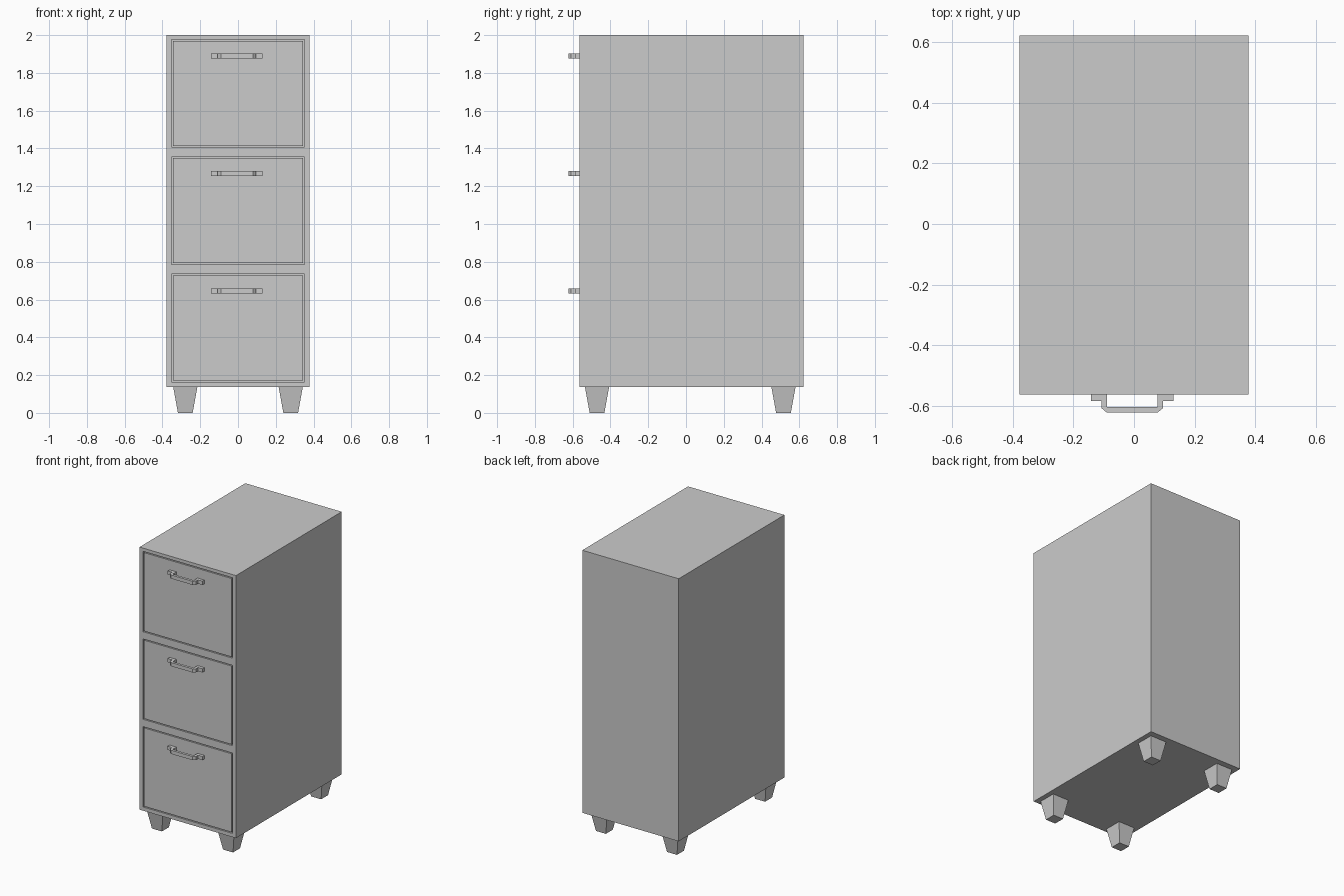
import bpy
import bmesh

if "Cube" in bpy.data.objects:
    bpy.data.objects.remove(bpy.data.objects["Cube"])

grey = bpy.data.materials.new("light grey")
grey.use_nodes = True
grey.diffuse_color = (0.6, 0.6, 0.6, 1)
grey.node_tree.nodes["Principled BSDF"].inputs["Base Color"].default_value = (0.6, 0.6, 0.6, 1)


def finish(name, bm):
    """Turn a bmesh into a named, coloured object."""
    bmesh.ops.recalc_face_normals(bm, faces=bm.faces[:])
    mesh = bpy.data.meshes.new(name)
    bm.to_mesh(mesh)
    bm.free()
    mesh.materials.append(grey)
    obj = bpy.data.objects.new(name, mesh)
    bpy.context.collection.objects.link(obj)
    return obj


def box(name, lo, hi, foot=1.0):
    """Box between two corners; foot scales the bottom face for a taper."""
    bm = bmesh.new()
    bmesh.ops.create_cube(bm, size=1)
    for v in bm.verts:
        taper = foot if v.co.z < 0 else 1.0
        for i in range(3):
            t = v.co[i] * (taper if i < 2 else 1)
            v.co[i] = (lo[i] + hi[i]) / 2 + t * (hi[i] - lo[i])
    return finish(name, bm)


WIDTH, FRONT, BACK, BASE = 0.378, -0.563, 0.622, 0.138
DRAWER, GAP, DEPTH = 0.351, 0.007, 0.02

# Cabinet body
body = box("cabinet_body", (-WIDTH, FRONT, BASE), (WIDTH, BACK, 2))

# Handle outline seen from above: two mounting tabs joined by a bowed grip
half = [(0.136, FRONT), (0.136, -0.585), (0.102, -0.585), (0.102, -0.608), (0.085, -0.622)]
inner = [(0.083, FRONT), (0.083, -0.604)]
outline = half + [(-x, y) for x, y in reversed(half)]
outline += [(-x, y) for x, y in inner] + list(reversed(inner))


def handle(name, z):
    bm = bmesh.new()
    face = bm.faces.new([bm.verts.new((x - 0.006, y, z - 0.013)) for x, y in outline])
    top = bmesh.ops.extrude_face_region(bm, geom=[face])["geom"]
    moved = [g for g in top if isinstance(g, bmesh.types.BMVert)]
    bmesh.ops.translate(bm, verts=moved, vec=(0, 0, 0.026))
    finish(name, bm)


# Drawers: a shallow recess in the body with a flush panel leaving a thin gap
for label, low in (("bottom", 0.164), ("middle", 0.786), ("top", 1.407)):
    high = low + 0.57
    cutter = box(label + "_recess_cutter", (-DRAWER, FRONT - 0.1, low),
                 (DRAWER, FRONT + DEPTH, high))
    cutter.hide_render = True
    cutter.hide_viewport = True
    cutter.display_type = 'WIRE'
    cut = body.modifiers.new(label + "_recess", 'BOOLEAN')
    cut.operation = 'DIFFERENCE'
    cut.solver = 'EXACT'
    cut.object = cutter
    box(label + "_drawer_front", (-DRAWER + GAP, FRONT, low + GAP),
        (DRAWER - GAP, FRONT + DEPTH, high - GAP))
    handle(label + "_handle", high - 0.088)

# Tapered legs
for side, x in (("right", -0.279), ("left", 0.279)):
    for end, y in (("front", -0.471), ("back", 0.516)):
        box(f"{end}_{side}_leg", (x - 0.064, y - 0.064, 0),
            (x + 0.064, y + 0.064, BASE), foot=0.61)
